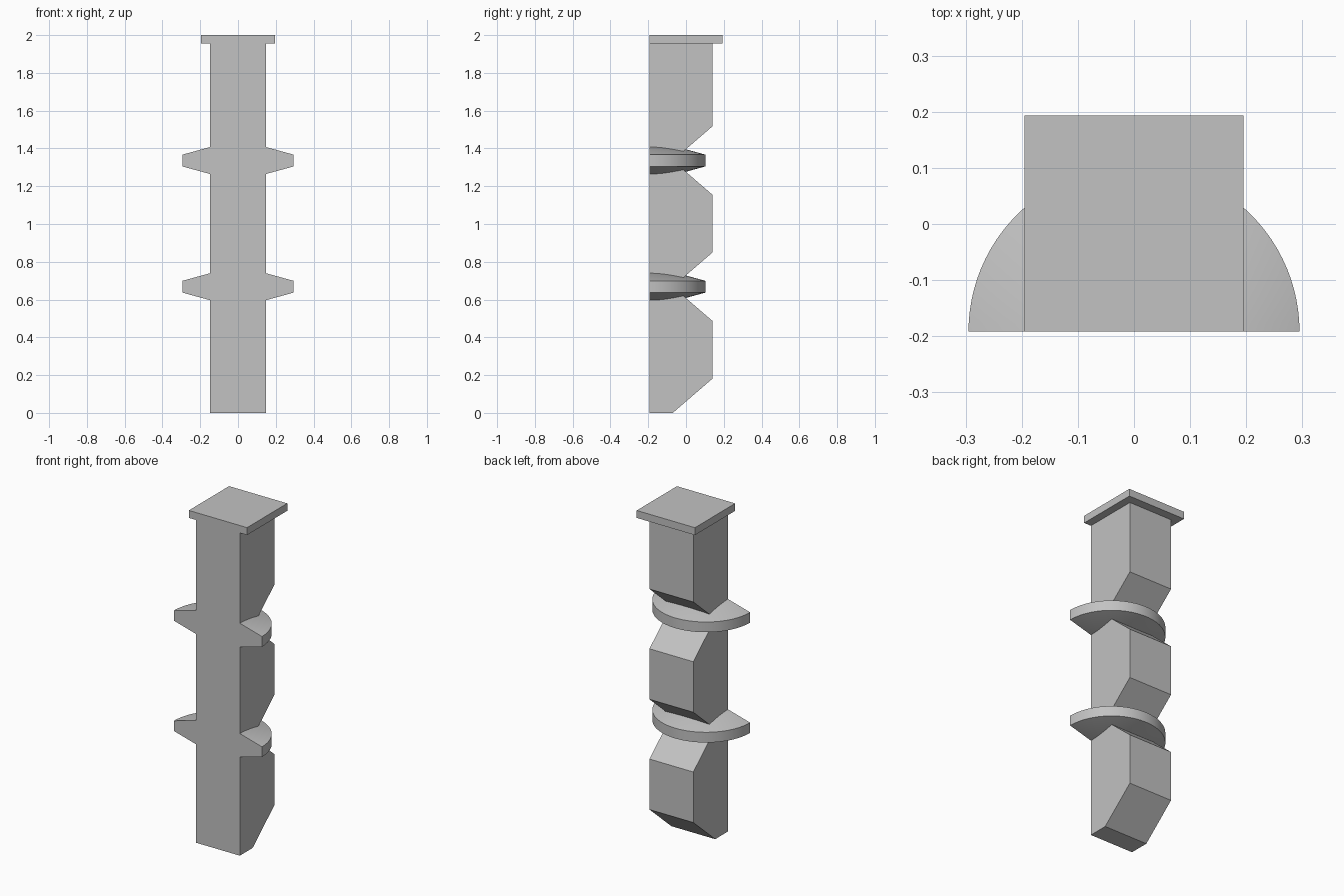
import bpy, bmesh, math
from mathutils import Vector

if "Cube" in bpy.data.objects:
    bpy.data.objects.remove(bpy.data.objects["Cube"], do_unlink=True)

GREY = (0.54, 0.54, 0.54, 1.0)
grey = bpy.data.materials.new("plain grey")
grey.use_nodes = True
grey.diffuse_color = GREY
grey.node_tree.nodes["Principled BSDF"].inputs["Base Color"].default_value = GREY

FRONT = -0.192           # flat front plane shared by every part
BACK = 0.14
HALF_W = 0.147
PITCH = 0.668            # spacing of the notches and collars
NOTCH_Y, NOTCH_H = -0.07, 0.181
CAP_Z = 1.955


def finish(name, bm):
    bmesh.ops.recalc_face_normals(bm, faces=bm.faces)
    mesh = bpy.data.meshes.new(name)
    bm.to_mesh(mesh)
    bm.free()
    mesh.materials.append(grey)
    obj = bpy.data.objects.new(name, mesh)
    bpy.context.collection.objects.link(obj)
    return obj


def extrude_side_profile(name, points, half_width):
    """Extrude a (y, z) outline symmetrically along x."""
    bm = bmesh.new()
    face = bm.faces.new([bm.verts.new((-half_width, y, z)) for y, z in points])
    side = bmesh.ops.extrude_face_region(bm, geom=[face])
    verts = [v for v in side["geom"] if isinstance(v, bmesh.types.BMVert)]
    bmesh.ops.translate(bm, verts=verts, vec=(2 * half_width, 0, 0))
    return finish(name, bm)


# Shaft with V-shaped notches cut into the back and a chamfered foot
outline = [(FRONT, CAP_Z), (FRONT, 0), (NOTCH_Y, 0), (BACK, NOTCH_H)]
for i in (1, 2):
    z = i * PITCH
    outline += [(BACK, z - NOTCH_H), (NOTCH_Y, z), (BACK, z + NOTCH_H)]
outline.append((BACK, CAP_Z))
extrude_side_profile("shaft", outline, HALF_W)

# Square cap plate
extrude_side_profile("cap_plate", [(FRONT, CAP_Z), (0.193, CAP_Z), (0.193, 2), (FRONT, 2)], 0.195)


def half_collar(name, z, radius=0.295, rim=0.031, core=0.112):
    """Half disc, thick at the axis and tapering to a thin rim."""
    bm = bmesh.new()
    section = [(0, core), (radius, rim), (radius, -rim), (0, -core)]
    verts = [bm.verts.new((r, FRONT, z + h)) for r, h in section]
    edges = [bm.edges.new(pair) for pair in zip(verts, verts[1:])]
    bmesh.ops.spin(bm, geom=verts + edges, cent=Vector((0, FRONT, 0)), axis=(0, 0, 1),
                   angle=math.pi, steps=48, use_duplicate=False)
    bmesh.ops.remove_doubles(bm, verts=bm.verts, dist=0.0001)
    bmesh.ops.holes_fill(bm, edges=[e for e in bm.edges if e.is_boundary], sides=0)
    obj = finish(name, bm)
    bpy.ops.object.select_all(action="DESELECT")
    obj.select_set(True)
    bpy.context.view_layer.objects.active = obj
    bpy.ops.object.shade_smooth_by_angle(angle=math.radians(12))


# Tapered collars seated in the notches
half_collar("lower_collar", PITCH)
half_collar("upper_collar", 2 * PITCH)
